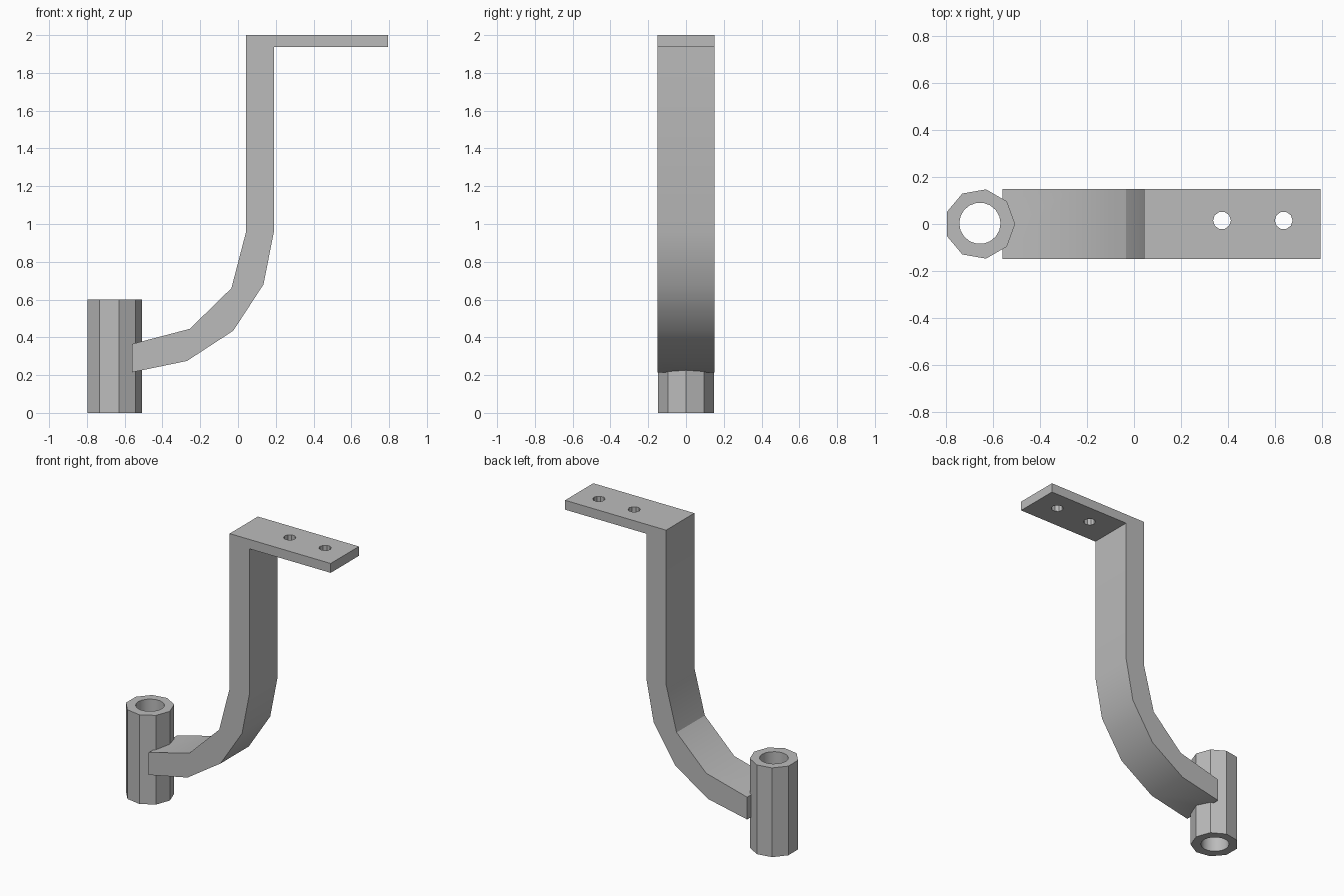
import bpy
import bmesh
import math

cube = bpy.data.objects.get("Cube")
if cube:
    bpy.data.objects.remove(cube, do_unlink=True)

grey = bpy.data.materials.new("grey metal")
grey.use_nodes = True
COLOUR = (0.5, 0.5, 0.5, 1)
grey.diffuse_color = COLOUR
grey.node_tree.nodes["Principled BSDF"].inputs["Base Color"].default_value = COLOUR


def prism(name, points, offset, depth):
    """Extrude a closed outline of 3D points along offset direction by depth."""
    bm = bmesh.new()
    face = bm.faces.new([bm.verts.new(p) for p in points])
    top = bmesh.ops.extrude_face_region(bm, geom=[face])["geom"]
    verts = [g for g in top if isinstance(g, bmesh.types.BMVert)]
    bmesh.ops.translate(bm, verts=verts, vec=[c * depth for c in offset])
    bmesh.ops.recalc_face_normals(bm, faces=bm.faces)
    mesh = bpy.data.meshes.new(name)
    bm.to_mesh(mesh)
    bm.free()
    obj = bpy.data.objects.new(name, mesh)
    bpy.context.collection.objects.link(obj)
    mesh.materials.append(grey)
    return obj


def cylinder(name, x, y, z, radius, sides, height):
    turns = [2 * math.pi * i / sides for i in range(sides)]
    ring = [(x + radius * math.cos(a), y + radius * math.sin(a), z) for a in turns]
    return prism(name, ring, (0, 0, 1), height)


def combine(obj, other, operation):
    mod = obj.modifiers.new("combine", 'BOOLEAN')
    mod.operation = operation
    mod.solver = 'EXACT'
    mod.object = other
    other.hide_render = True
    bpy.context.view_layer.objects.active = obj
    bpy.ops.object.modifier_apply(modifier=mod.name)
    bpy.data.objects.remove(other, do_unlink=True)


# Bent arm with the mounting flange at its top
outline = [(-0.56, 0.215), (-0.27, 0.275), (-0.025, 0.435), (0.135, 0.68),
           (0.19, 0.96), (0.19, 1.937), (0.795, 1.937), (0.795, 2.0),
           (0.043, 2.0), (0.043, 0.96), (-0.035, 0.66), (-0.255, 0.445),
           (-0.56, 0.365)]
bracket = prism("bracket_arm", [(x, -0.15, z) for x, z in outline], (0, 1, 0), 0.3)

# Screw holes through the flange
for hole_x in (0.375, 0.638):
    combine(bracket, cylinder("hole_cutter", hole_x, 0.015, 1.8, 0.038, 10, 0.4), 'DIFFERENCE')

# Nine-sided socket tube joined to the arm, then bored through
TUBE_X = -0.657
combine(bracket, cylinder("socket_tube", TUBE_X, 0, 0, 0.15, 9, 0.6), 'UNION')
combine(bracket, cylinder("bore_cutter", TUBE_X, 0.003, -0.1, 0.088, 18, 0.8), 'DIFFERENCE')
bracket.name = "bracket_with_socket"

bpy.ops.object.select_all(action='DESELECT')
bracket.select_set(True)
bpy.context.view_layer.objects.active = bracket
bpy.ops.object.shade_smooth_by_angle(angle=math.radians(30))
